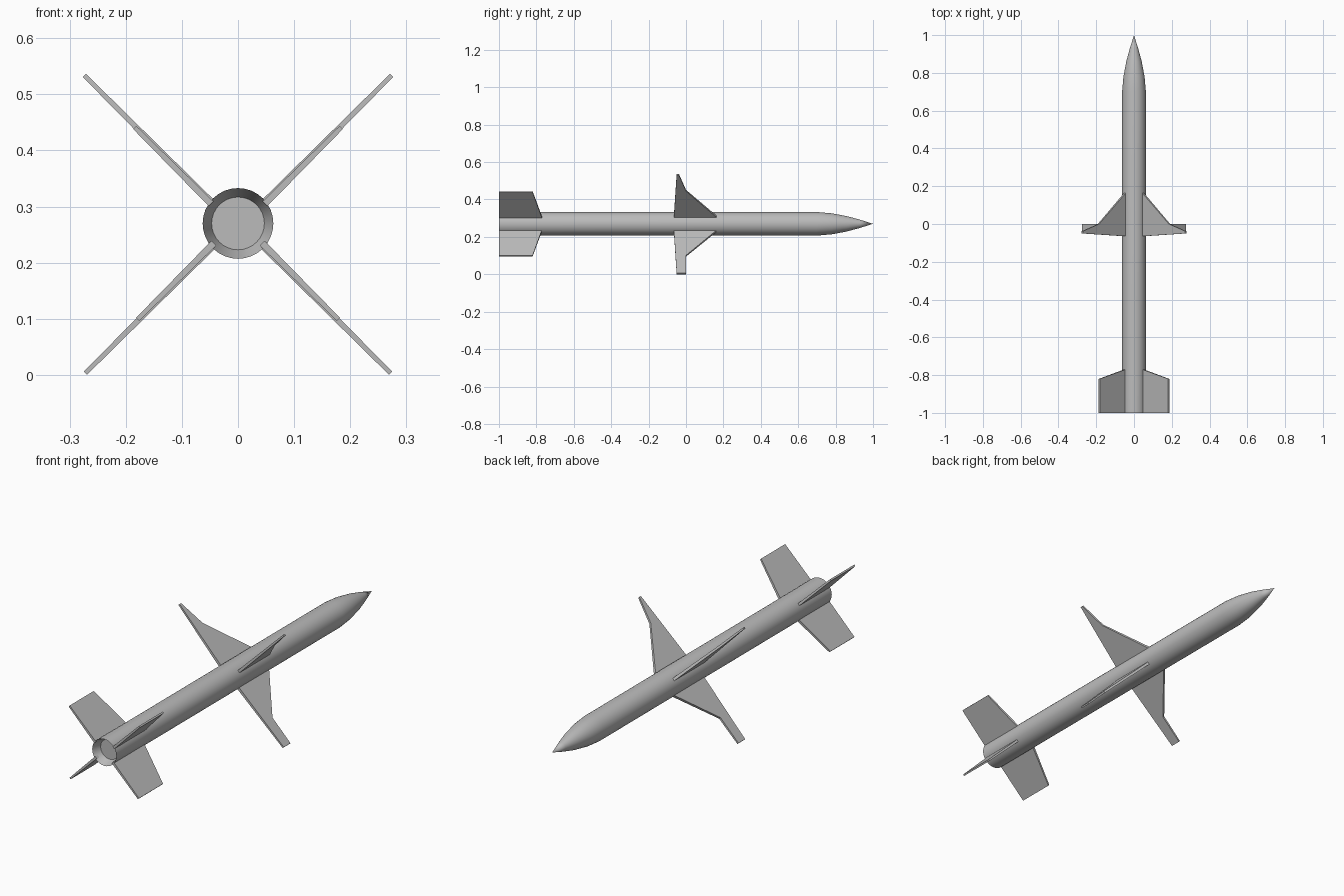
import bpy, bmesh, math
from mathutils import Vector

cube = bpy.data.objects.get("Cube")
if cube:
    bpy.data.objects.remove(cube, do_unlink=True)

AXIS_Z = 0.27
SIDES = 32

grey = bpy.data.materials.new("plain_grey")
grey.use_nodes = True
grey.diffuse_color = (0.5, 0.5, 0.5, 1)
grey.node_tree.nodes["Principled BSDF"].inputs["Base Color"].default_value = (0.5, 0.5, 0.5, 1)


def finish(name, bm):
    """Turn a bmesh into a named, coloured object with sharp edges kept."""
    bmesh.ops.recalc_face_normals(bm, faces=bm.faces)
    mesh = bpy.data.meshes.new(name)
    bm.to_mesh(mesh)
    bm.free()
    mesh.materials.append(grey)
    obj = bpy.data.objects.new(name, mesh)
    bpy.context.collection.objects.link(obj)
    bpy.ops.object.select_all(action='DESELECT')
    obj.select_set(True)
    bpy.context.view_layer.objects.active = obj
    bpy.ops.object.shade_smooth_by_angle(angle=math.radians(30))
    return obj


def lathe(name, profile):
    """Spin a (radius, y) profile around the long axis."""
    bm = bmesh.new()
    verts = [bm.verts.new((r, y, AXIS_Z)) for r, y in profile]
    edges = [bm.edges.new(pair) for pair in zip(verts, verts[1:])]
    bmesh.ops.spin(bm, geom=verts + edges, cent=(0, 0, AXIS_Z), axis=(0, 1, 0),
                   angle=math.tau, steps=SIDES)
    bmesh.ops.remove_doubles(bm, verts=bm.verts, dist=0.0002)
    return finish(name, bm)


def fin(name, side, up, outline, offset, root_thick, tip_thick):
    """Diagonal plate from an (outward, y) outline, thinning to the tip."""
    bm = bmesh.new()
    normal = Vector((side, 0, -up)).normalized()
    reach = [s for s, y in outline]
    low, high = min(reach), max(reach)
    layers = []
    for sign in (-1, 1):
        layer = []
        for s, y in outline:
            t = (s - low) / (high - low)
            half = (root_thick + (tip_thick - root_thick) * t) / 2
            centre = Vector((side * (s + offset), y, AXIS_Z + up * s))
            layer.append(bm.verts.new(centre + normal * half * sign))
        bm.faces.new(layer)
        layers.append(layer)
    a, b = layers
    for i in range(len(a)):
        j = (i + 1) % len(a)
        bm.faces.new((a[i], a[j], b[j], b[i]))
    return finish(name, bm)


# Tube body, pointed nose and shallow tapered recess at the tail
lathe("body", [(0, -0.96), (0.047, -0.96), (0.063, -1), (0.063, 0.7),
               (0.056, 0.78), (0.041, 0.86), (0.022, 0.93), (0, 1)])

# Fin outlines: upper middle fins narrow to a point, lower ones keep a wide tip
upper_wing = [(0.035, -0.065), (0.035, 0.168), (0.178, 0.0), (0.264, -0.038), (0.264, -0.05)]
lower_wing = [(0.035, -0.065), (0.035, 0.168), (0.172, 0.0), (0.267, 0.0), (0.267, -0.05)]
tail = [(0.035, -1), (0.035, -0.77), (0.171, -0.82), (0.171, -1)]

for side, side_name in ((1, "left"), (-1, "right")):
    for up, level, wing, offset in ((1, "upper", upper_wing, 0.01),
                                    (-1, "lower", lower_wing, 0.005)):
        fin(f"{level}_{side_name}_wing", side, up, wing, offset, 0.013, 0.008)
        fin(f"{level}_{side_name}_tail_fin", side, up, tail, offset + 0.003, 0.012, 0.008)
